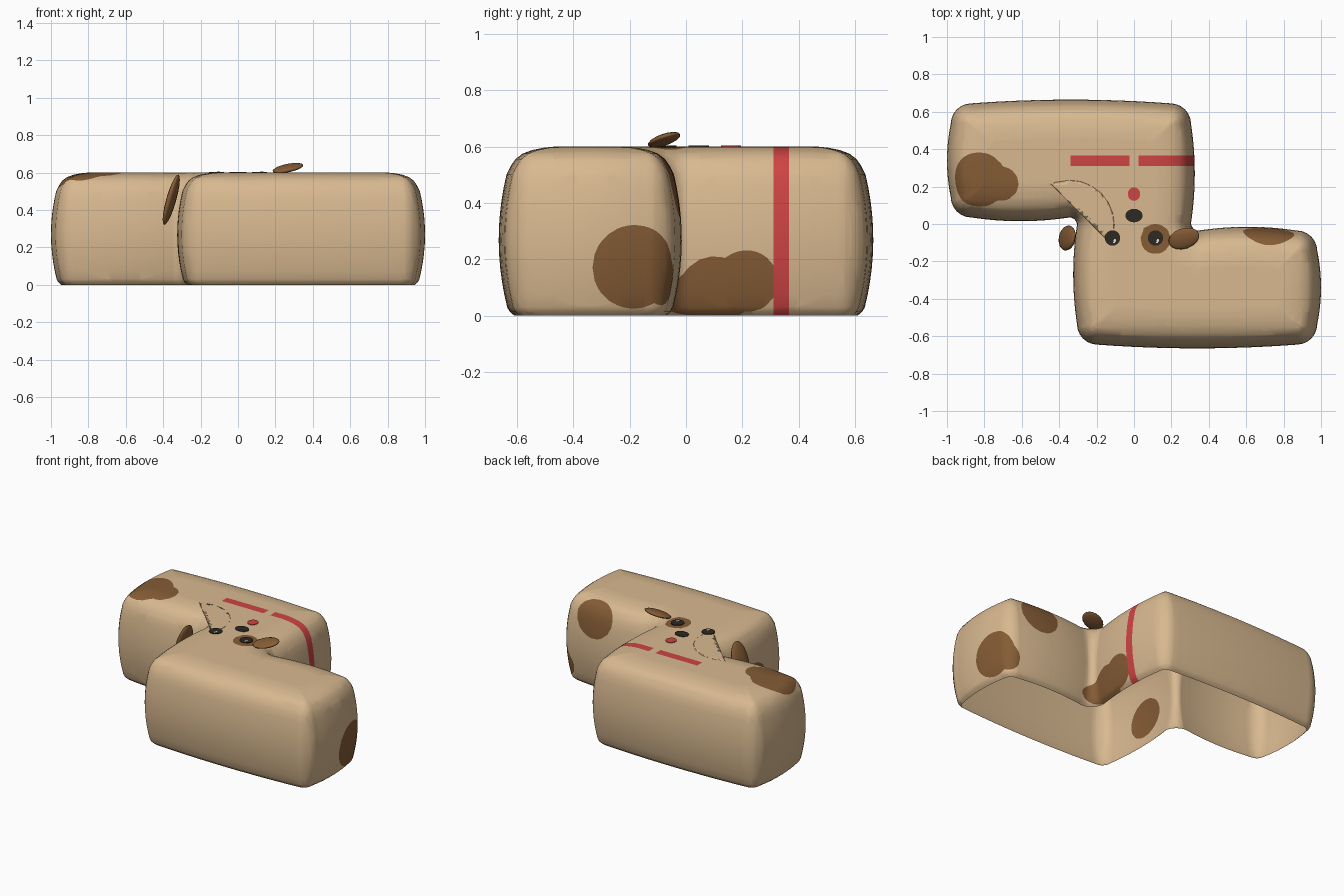
import bpy, bmesh, math
from mathutils import Vector

if "Cube" in bpy.data.objects:
    bpy.data.objects.remove(bpy.data.objects["Cube"])


def material(name, r, g, b):
    m = bpy.data.materials.new(name)
    m.diffuse_color = (r, g, b, 1)
    m.use_nodes = True
    m.node_tree.nodes["Principled BSDF"].inputs["Base Color"].default_value = m.diffuse_color
    return m


TAN = material("tan fur", .69, .485, .28)
BROWN = material("brown spots", .235, .107, .036)
RED = material("red collar", .62, .058, .058)
BLACK = material("soft black", .027, .021, .016)
WHITE = material("white glint", .9, .9, .88)

# Zigzag plan: half of the corners (x, y, convex?), the rest by half-turn symmetry
half = [(-.98, .645, 1), (-.98, .035, 1), (-.305, .035, 0), (-.305, -.645, 1)]
corners = [(Vector((x, y)), c) for x, y, c in half]
corners += [(-p, c) for p, c in corners]


def outline(inset):
    """Rounded plan outline with slightly bulging sides, moved inward by inset."""
    arcs, dirs = [], []
    n = len(corners)
    for i, (p, convex) in enumerate(corners):
        u = (p - corners[i - 1][0]).normalized()
        v = (corners[(i + 1) % n][0] - p).normalized()
        q = p + inset * (Vector((-u.y, u.x)) + Vector((-v.y, v.x)))
        r = max(.015, .11 - inset) if convex else .04 + inset
        c = q - u * r + v * r
        arcs.append([c + r * (u * math.sin(t) - v * math.cos(t))
                     for t in [k * math.pi / 12 for k in range(7)]])
        dirs.append(v)
    pts = []
    for i, arc in enumerate(arcs):
        pts += arc
        a, b, v = arc[-1], arcs[(i + 1) % n][0], dirs[i]
        for k in range(1, 12):
            s = k / 12
            pts.append(a.lerp(b, s) + Vector((v.y, -v.x)) * .02 * (1 - (2 * s - 1) ** 2))
    return pts


# Body: lofted shell, open underneath
profile = [(.055, 0), (.038, .015)]
profile += [(.03 * ((z - .27) / .24) ** 2, z) for z in [.03 + .047 * k for k in range(11)]]
profile += [(.042, .53), (.06, .556), (.085, .575), (.12, .588), (.16, .596), (.2, .6)]
bm = bmesh.new()
rings = [[bm.verts.new((p.x, p.y, z)) for p in outline(d)] for d, z in profile]
for a, b in zip(rings, rings[1:]):
    for j in range(len(a)):
        k = (j + 1) % len(a)
        bm.faces.new((a[j], a[k], b[k], b[j]))
top = bm.faces.new(rings[-1])
bmesh.ops.triangulate(bm, faces=[top])


def slice_body(axis, at):
    co, no = Vector(), Vector()
    co[axis], no[axis] = at, 1
    bmesh.ops.bisect_plane(bm, geom=bm.verts[:] + bm.edges[:] + bm.faces[:],
                           dist=1e-5, plane_co=co, plane_no=no)


# Even grid for smooth cuts, plus exact collar edges
for k in range(-24, 25):
    slice_body(0, k * .04 + .011)
for k in range(-15, 16):
    slice_body(1, k * .04 + .007)
for at in (-.34, -.025, .025):
    slice_body(0, at)
for at in (.31, .366):
    slice_body(1, at)


def blob(*balls):
    """Distance to a union of balls (x, y, z, radius): negative inside the spot."""
    return lambda p: min((p - Vector(b[:3])).length - b[3] for b in balls)


def eye_patch(p):
    return math.hypot(p.x - .115, p.y + .08) - .08 + max(0, .5 - p.z)


spots = [
    blob((-.83, .235, .6, .148), (-.71, .215, .6, .092)),           # top of left block
    blob((.725, .02, .5, .155)),                                    # back edge of right block
    blob((1, -.18, .17, .152), (.96, -.06, .11, .085)),             # right end
    blob((.32, .215, .12, .112), (.32, .1, .08, .13), (.32, .02, .06, .09)),  # right neck wall
    blob((-.32, -.27, .23, .135)),                                  # left neck wall
    eye_patch,
]


def cut(f):
    """Cut the mesh along f = 0."""
    new = []
    for e in [e for e in bm.edges if (f(e.verts[0].co) < 0) != (f(e.verts[1].co) < 0)]:
        v0, v1 = e.verts
        lo, hi, inside = 0.0, 1.0, f(v0.co) < 0
        for _ in range(12):
            mid = (lo + hi) / 2
            if (f(v0.co.lerp(v1.co, mid)) < 0) == inside:
                lo = mid
            else:
                hi = mid
        new.append(bmesh.utils.edge_split(e, v0, min(.98, max(.02, lo)))[1])
    bmesh.ops.connect_verts(bm, verts=new)


for f in spots:
    cut(f)
for face in bm.faces:
    c = face.calc_center_median()
    face.smooth = True
    if any(f(c) < 0 for f in spots):
        face.material_index = 1
    if .31 < c.y < .366 and c.x > -.34 and (abs(c.x) > .025) and (c.z > .59 or c.x > 0):
        face.material_index = 2
    elif c.y > .366 and c.x > 0:
        face.material_index = 0
mesh = bpy.data.meshes.new("body")
bm.to_mesh(mesh)
bm.free()
for m in (TAN, BROWN, RED):
    mesh.materials.append(m)
bpy.context.collection.objects.link(bpy.data.objects.new("body", mesh))


# Face details: thin plates on the top
def plate(name, x, y, rx, ry, mat, z=.601):
    bpy.ops.mesh.primitive_cylinder_add(vertices=28, radius=1, depth=2, location=(x, y, z))
    o = bpy.context.object
    o.name = name
    o.scale = (rx, ry, .003)
    o.data.materials.append(mat)


plate("nose", 0, .045, .046, .036, BLACK)
plate("collar_tag", 0, .16, .033, .036, RED)
for side, label in ((-1, "left"), (1, "right")):
    x = side * .115
    plate(label + "_eye", x, -.075, .041, .041, BLACK)
    plate(label + "_glint_a", x + .013, -.088, .007, .008, WHITE, .603)
    plate(label + "_glint_b", x + .008, -.098, .005, .005, WHITE, .603)


# Ears: flattened ellipsoids, one lying up and one hanging down
def ear(name, loc, scale, rot):
    bpy.ops.mesh.primitive_uv_sphere_add(segments=16, ring_count=10, radius=1,
                                         location=loc, rotation=rot)
    o = bpy.context.object
    o.name = name
    o.scale = scale
    o.data.materials.append(BROWN)
    bpy.ops.object.shade_smooth()


ear("right_ear", (.267, -.078, .624), (.087, .056, .018), (.2, -.22, .32))
ear("left_ear", (-.357, -.075, .455), (.024, .068, .14), (0, .28, -.2))
